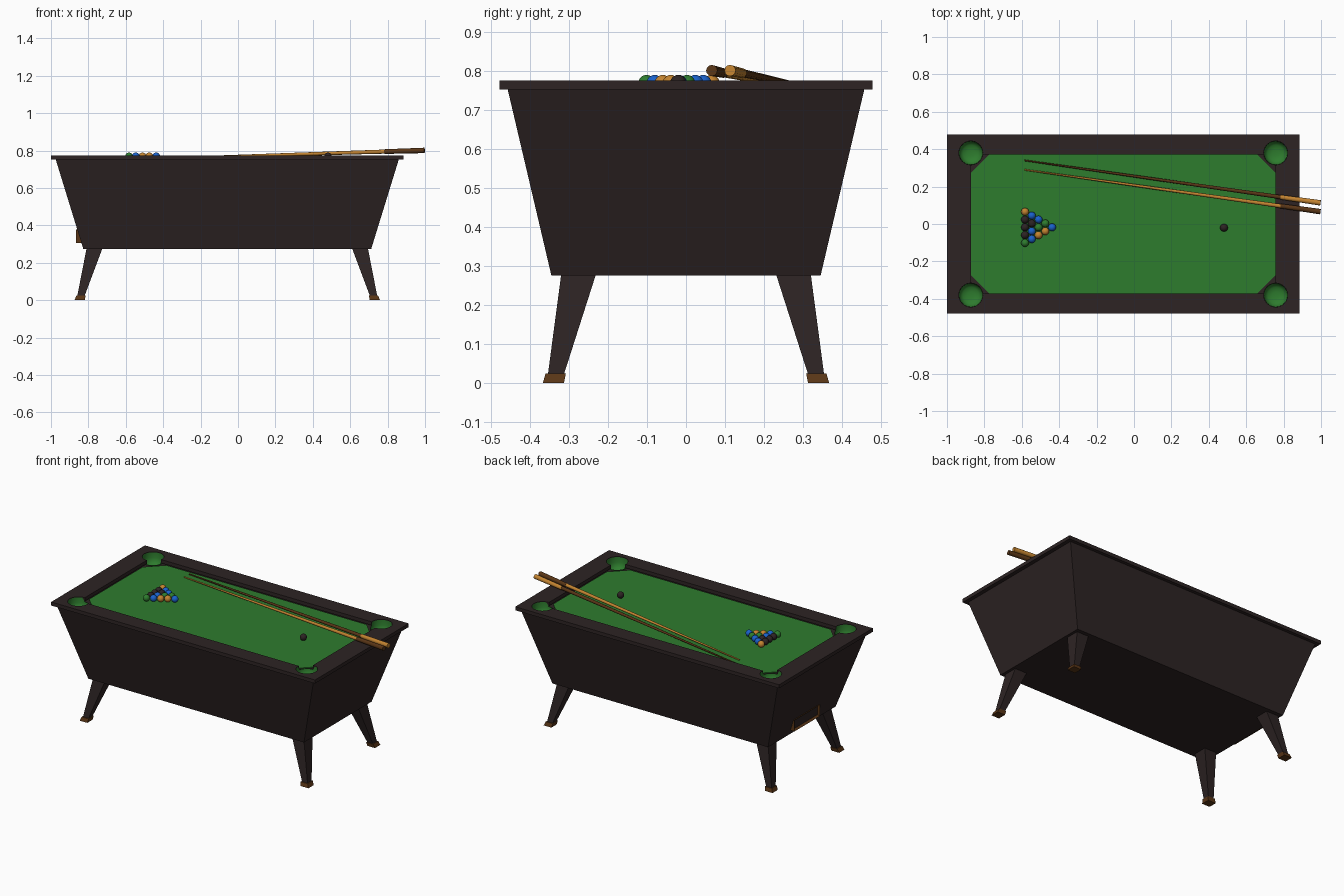
import bpy, bmesh
from math import cos, sin, pi
from mathutils import Vector

if "Cube" in bpy.data.objects:
    bpy.data.objects.remove(bpy.data.objects["Cube"])

CX = -0.0575          # table centre; the cues overhang one end
OX, OY = 0.815, 0.372  # half size of the playing surface
FELT, TOP = 0.748, 0.775


def material(name, rgb):
    m = bpy.data.materials.new(name)
    m.use_nodes = True
    m.diffuse_color = (*rgb, 1)
    m.node_tree.nodes["Principled BSDF"].inputs["Base Color"].default_value = (*rgb, 1)
    return m


WOOD = material("dark wood", (0.026, 0.017, 0.017))
GREEN = material("felt green", (0.027, 0.2, 0.027))
BROWN = material("brown", (0.1, 0.036, 0.008))
ORANGE = material("golden orange", (0.55, 0.23, 0.03))
BLUE = material("blue", (0.01, 0.12, 0.6))


def finish(name, bm, *mats, smooth=False):
    bmesh.ops.recalc_face_normals(bm, faces=bm.faces)
    me = bpy.data.meshes.new(name)
    bm.to_mesh(me)
    bm.free()
    for m in mats:
        me.materials.append(m)
    ob = bpy.data.objects.new(name, me)
    bpy.context.collection.objects.link(ob)
    if smooth:
        bpy.ops.object.select_all(action='DESELECT')
        ob.select_set(True)
        bpy.context.view_layer.objects.active = ob
        bpy.ops.object.shade_smooth_by_angle(angle=0.7)
    return ob


def loft(rings, cap_start=True, cap_end=True):
    bm = bmesh.new()
    vs = [[bm.verts.new(p) for p in r] for r in rings]
    n = len(vs[0])
    for a, b in zip(vs, vs[1:]):
        for i in range(n):
            j = (i + 1) % n
            bm.faces.new((a[i], a[j], b[j], b[i]))
    if cap_start:
        bm.faces.new(vs[0])
    if cap_end:
        bm.faces.new(vs[-1])
    return bm


def rect(x0, x1, y0, y1, z):
    return [(x0, y0, z), (x1, y0, z), (x1, y1, z), (x0, y1, z)]


def centred(hx, hy, z):
    return rect(CX - hx, CX + hx, -hy, hy, z)


def octagon(hx, hy, c, z):
    pts = [(hx, c - hy), (hx, hy - c), (hx - c, hy), (c - hx, hy),
           (-hx, hy - c), (-hx, c - hy), (c - hx, -hy), (hx - c, -hy)]
    return [(CX + x, y, z) for x, y in pts]


def circle(x, y, z, r, n=24):
    return [(x + r * cos(2 * pi * i / n), y + r * sin(2 * pi * i / n), z) for i in range(n)]


def cut(ob, cutters):
    for c in cutters:
        m = ob.modifiers.new("cut", 'BOOLEAN')
        m.operation, m.solver, m.object = 'DIFFERENCE', 'EXACT', c
    dg = bpy.context.evaluated_depsgraph_get()
    me = bpy.data.meshes.new_from_object(ob.evaluated_get(dg))
    ob.modifiers.clear()
    ob.data = me


# Tapered cabinet and top layers
finish("cabinet", loft([centred(0.77, 0.345, 0.275), centred(0.917, 0.457, 0.752)],
                       cap_end=False), WOOD)
rails = finish("rail_frame", loft([centred(0.942, 0.478, 0.752), centred(0.942, 0.478, TOP)]), WOOD)
slate = finish("slate", loft([centred(0.85, 0.41, 0.72), centred(0.85, 0.41, 0.744)]), WOOD)
felt = finish("felt", loft([octagon(OX, OY, 0.1, 0.73), octagon(OX, OY, 0.1, FELT)]), GREEN)

# Playing opening and pocket holes
corners = [(sx, sy) for sx in (-1, 1) for sy in (-1, 1)]
opening = finish("opening_cutter", loft([centred(OX, OY, 0.7), centred(OX, OY, 0.8)]))
holes = [finish("pocket_cutter", loft([circle(CX + sx * OX, sy * 0.38, z, 0.064) for z in (0.6, 0.9)]))
         for sx, sy in corners]
cut(rails, [opening] + holes)
cut(slate, holes)
cut(felt, holes)
for helper in [opening] + holes:
    bpy.data.objects.remove(helper)

for sx, sy in corners:
    # Pocket bowl, with its rim lowered where it meets the playing surface
    px, py = CX + sx * OX, sy * 0.38
    profile = [(0.0635, 0.772), (0.063, 0.738), (0.056, 0.715), (0.042, 0.703), (0.018, 0.698)]
    rings = [circle(px, py, z, r) for r, z in profile]
    rings[0] = [(x, y, z if abs(x - CX) > OX or abs(y) > OY else FELT) for x, y, z in rings[0]]
    finish("pocket_bowl", loft(rings, cap_start=False), GREEN, smooth=True)

    # Splayed leg and its foot
    def block(x0, x1, y0, y1, z):
        return rect(CX + sx * x0, CX + sx * x1, sy * y0, sy * y1, z)
    finish("leg", loft([block(0.763, 0.802, 0.313, 0.354, 0.022),
                        block(0.667, 0.752, 0.231, 0.32, 0.278)]), WOOD)
    finish("foot", loft([block(0.762, 0.817, 0.313, 0.367, 0),
                         block(0.757, 0.807, 0.308, 0.36, 0.024)]), BROWN)

# Ball return on the end panel, with a dark inset opening
bm = loft([rect(-0.866, -0.8, -0.13, 0.13, z) for z in (0.305, 0.378)])
bmesh.ops.recalc_face_normals(bm, faces=bm.faces)
front = [f for f in bm.faces if f.normal.x < -0.9]
bmesh.ops.inset_region(bm, faces=front, thickness=0.014, depth=-0.012)
front[0].material_index = 1
finish("ball_return", bm, BROWN, WOOD)

# Racked balls, one string per row from the apex
R = 0.0208
COLOURS = {"g": GREEN, "b": BLUE, "o": ORANGE, "d": WOOD}


def ball(name, x, y, mat):
    bm = bmesh.new()
    bmesh.ops.create_uvsphere(bm, u_segments=20, v_segments=12, radius=R)
    bmesh.ops.translate(bm, verts=bm.verts, vec=(x, y, FELT + R))
    finish(name, bm, mat, smooth=True)


for row, colours in enumerate(["b", "go", "bgo", "bdbb", "odddg"]):
    for i, c in enumerate(colours):
        ball("rack_ball", -0.438 - row * R * 1.74, -0.018 + (row - 2 * i) * R, COLOURS[c])
ball("cue_ball", 0.481, -0.02, WOOD)


# Tapered cues resting on the rail
def rod(name, a, b, ra, rb, mat):
    d = (b - a).normalized()
    side = d.cross(Vector((0, 0, 1))).normalized()
    up = side.cross(d)
    n = 12
    rings = [[p + r * (side * cos(2 * pi * i / n) + up * sin(2 * pi * i / n)) for i in range(n)]
             for p, r in ((a, ra), (b, rb))]
    finish(name, loft(rings), mat, smooth=True)


for y0, y1, shaft, butt in ((0.34, 0.113, BROWN, ORANGE), (0.29, 0.066, ORANGE, BROWN)):
    tip, end = Vector((-0.585, y0, 0.753)), Vector((0.997, y1, 0.801))
    joint = tip.lerp(end, 0.865)
    rod("cue_shaft", tip, joint, 0.004, 0.011, shaft)
    rod("cue_butt", joint, end, 0.0125, 0.0145, butt)
